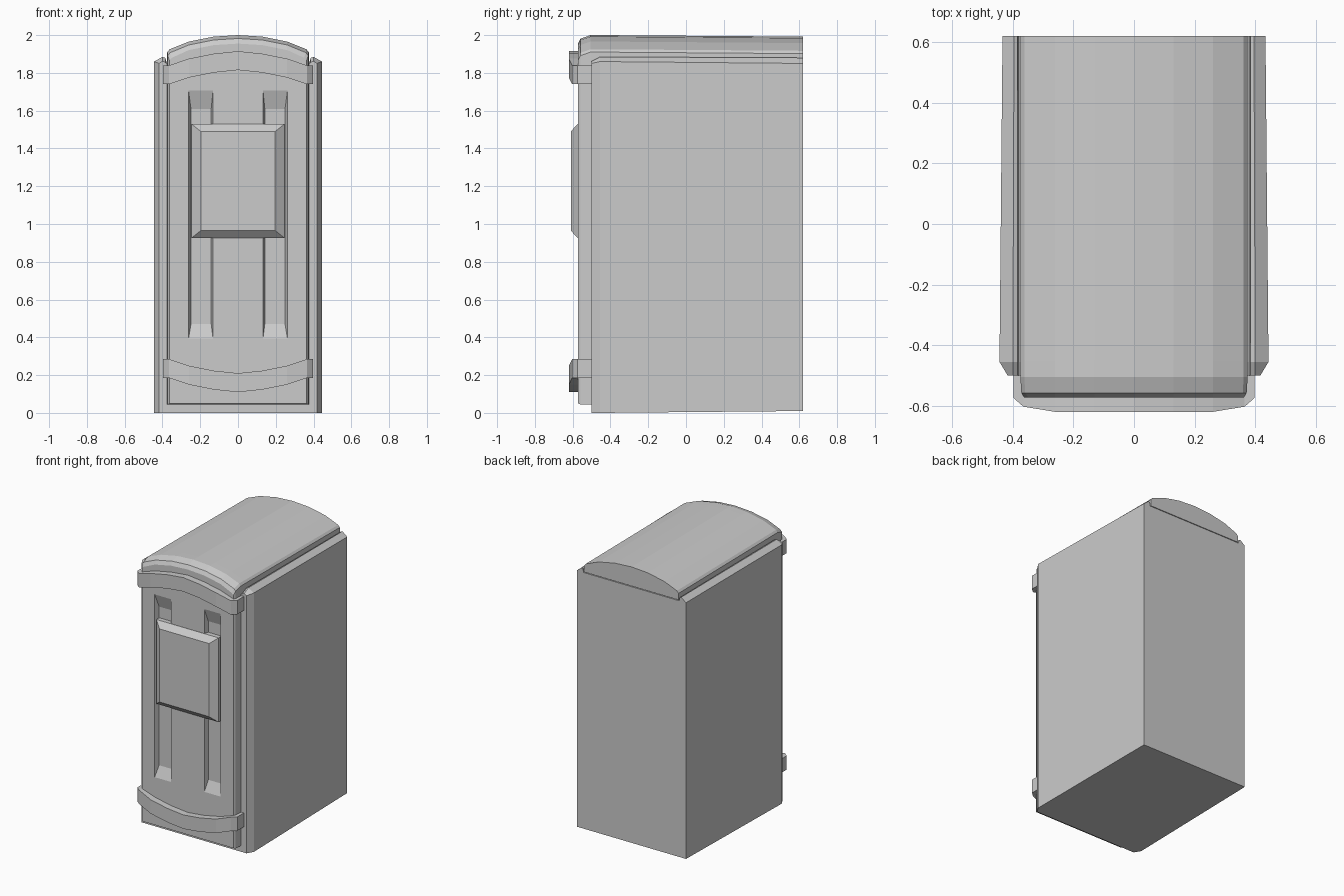
import bpy, bmesh

if "Cube" in bpy.data.objects:
    bpy.data.objects.remove(bpy.data.objects["Cube"])


def loft(name, rings):
    """Skin a list of equal-length 3D rings and cap both ends."""
    bm = bmesh.new()
    vs = [[bm.verts.new(p) for p in r] for r in rings]
    n = len(vs[0])
    for a, b in zip(vs, vs[1:]):
        for i in range(n):
            j = (i + 1) % n
            bm.faces.new((a[i], a[j], b[j], b[i]))
    bm.faces.new(vs[0])
    bm.faces.new(vs[-1])
    bmesh.ops.recalc_face_normals(bm, faces=bm.faces)
    me = bpy.data.meshes.new(name)
    bm.to_mesh(me)
    bm.free()
    ob = bpy.data.objects.new(name, me)
    bpy.context.collection.objects.link(ob)
    return ob


def mirrored(y, half):
    """Full XZ ring at depth y from a right-hand half profile."""
    left = [(-x, z) for x, z in reversed(half) if x > 0]
    return [(x, y, z) for x, z in half + left]


def rect(y, x0, x1, z0, z1):
    return [(x0, y, z0), (x1, y, z0), (x1, y, z1), (x0, y, z1)]


# Outer shell: chamfered front edges, slight taper to the back
def shell_ring(y, x, base, shoulder, ridge, xr):
    return mirrored(y, [(x, base), (x, shoulder), (xr, ridge),
                        (0.385, ridge - 0.005), (0.38, shoulder), (0, shoulder)])


loft("outer_shell", [
    shell_ring(-0.50, 0.417, 0.0, 1.85, 1.862, 0.40),
    shell_ring(-0.455, 0.444, 0.0, 1.86, 1.885, 0.40),
    shell_ring(0.62, 0.434, 0.01, 1.85, 1.88, 0.396)])


# Door and arched roof, one continuous rounded-over body
def arch_ring(y, base, inset=0.0, drop=0.0):
    prof = [(0.375, base), (0.375, 1.91), (0.362, 1.925),
            (0.26, 1.966), (0.13, 1.992), (0, 2.0)]
    return mirrored(y, [(max(x - inset, 0) if x > 0.3 else x,
                         z - (drop if i else 0)) for i, (x, z) in enumerate(prof)])


door = loft("door_and_roof", [
    arch_ring(-0.572, 0.05, 0.012, 0.045),
    arch_ring(-0.558, 0.045, 0.003, 0.018),
    arch_ring(-0.505, 0.045),
    arch_ring(-0.46, 0.045),
    arch_ring(-0.45, 1.84),
    arch_ring(0.62, 1.855, 0, 0.008)])

# Two tall recesses in the door
for s in (-1, 1):
    cutter = loft("recess_cutter", [
        rect(-0.59, s * 0.127, s * 0.269, 0.35, 1.76),
        rect(-0.54, s * 0.142, s * 0.249, 0.47, 1.61)])
    cutter.hide_render = True
    mod = door.modifiers.new("recess", 'BOOLEAN')
    mod.operation = 'DIFFERENCE'
    mod.solver = 'EXACT'
    mod.object = cutter
    bpy.context.view_layer.objects.active = door
    bpy.ops.object.modifier_apply(modifier=mod.name)
    bpy.data.objects.remove(cutter)

# Raised bevelled plate bridging the recesses
loft("front_plate", [
    rect(-0.535, -0.247, 0.247, 0.925, 1.53),
    rect(-0.573, -0.247, 0.247, 0.925, 1.53),
    rect(-0.61, -0.197, 0.197, 0.965, 1.49)])


# Curved bands across the door: x, front y, fraction of bow
STATIONS = [(0, -0.62, 1), (0.13, -0.62, 0.82), (0.26, -0.62, 0.47),
            (0.365, -0.603, 0.0), (0.397, -0.575, 0.0)]


def band(name, low, high, bow):
    full = [(-x, y, f) for x, y, f in reversed(STATIONS[1:])] + STATIONS
    loft(name, [[(x, -0.495, low + bow * f), (x, y, low + bow * f),
                 (x, y, high + bow * f), (x, -0.495, high + bow * f)]
                for x, y, f in full])


band("upper_band", 1.74, 1.84, 0.075)
band("lower_band", 0.185, 0.285, -0.075)
